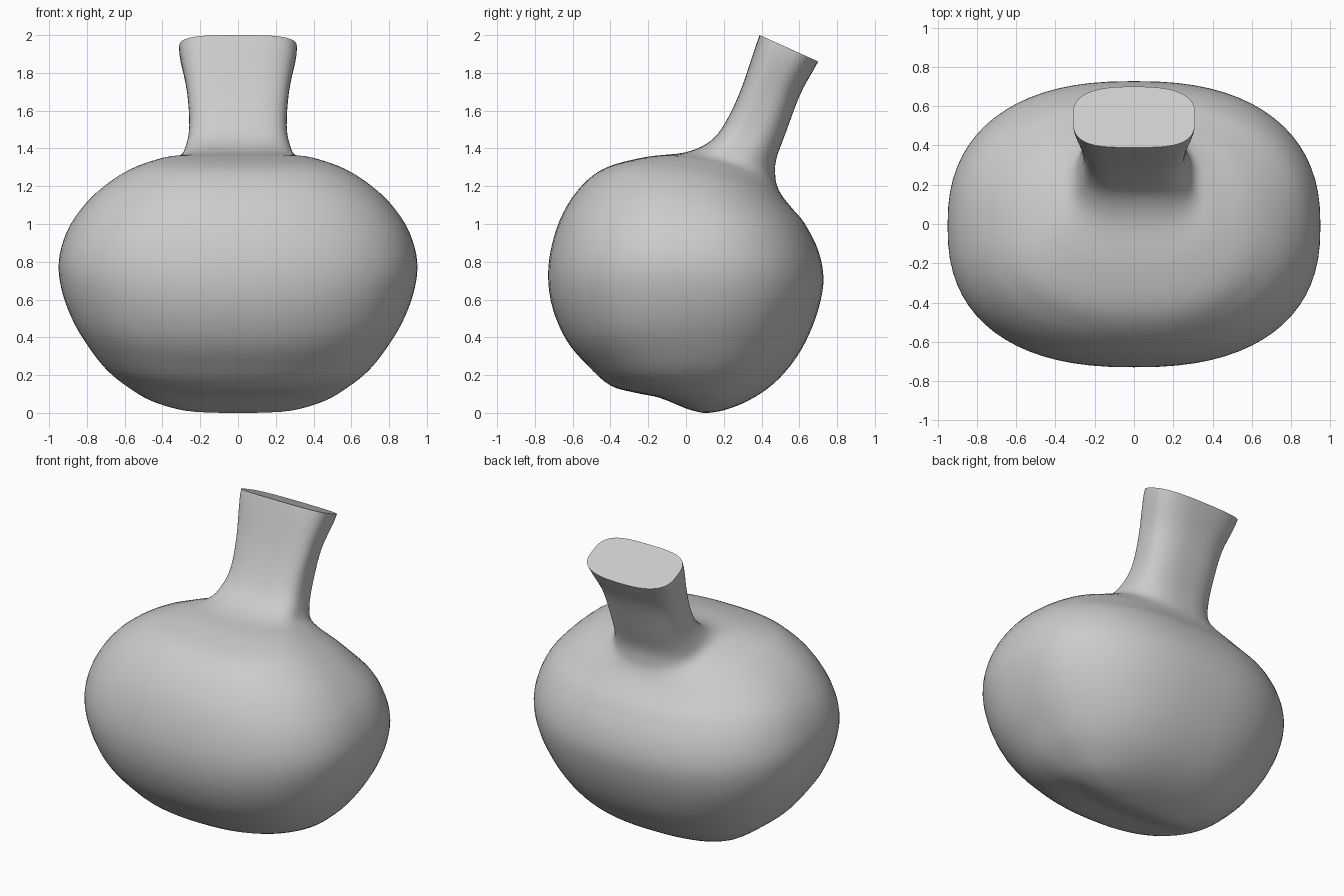
import bpy, bmesh
from math import sin, cos, pi, copysign

if "Cube" in bpy.data.objects:
    bpy.data.objects.remove(bpy.data.objects["Cube"])

# Rings from base to mouth:
# front y, front z, back y, back z, half width, side y, side z
RINGS = [
    (.09, 0, .12, 0, .08, .10, 0),
    (.01, .02, .20, .014, .28, .09, .012),
    (-.14, .08, .31, .055, .46, .08, .065),
    (-.26, .105, .42, .12, .58, .07, .135),
    (-.40, .145, .51, .20, .69, .05, .225),
    (-.52, .25, .595, .31, .78, .03, .335),
    (-.63, .38, .66, .435, .865, .01, .47),
    (-.705, .55, .708, .575, .925, 0, .62),
    (-.73, .72, .728, .715, .95, -.01, .77),
    (-.71, .89, .70, .86, .925, -.01, .91),
    (-.65, 1.06, .63, 1.00, .86, 0, 1.04),
    (-.55, 1.205, .56, 1.085, .745, .01, 1.165),
    (-.42, 1.30, .512, 1.145, .59, .05, 1.265),
    (-.21, 1.355, .485, 1.195, .42, .12, 1.322),
    (0, 1.38, .473, 1.25, .315, .22, 1.34),
    (.13, 1.44, .477, 1.34, .275, .30, 1.41),
    (.21, 1.54, .525, 1.475, .258, .37, 1.52),
    (.29, 1.71, .602, 1.68, .27, .44, 1.70),
    (.365, 1.93, .672, 1.81, .305, .52, 1.87),
    (.39, 2.0, .70, 1.86, .312, .55, 1.928),
]
SIDES = 72
STEPS = 4


def spline(a, b, c, d, t):
    return .5 * (2 * b + (c - a) * t + (2 * a - 5 * b + 4 * c - d) * t * t
                 + (3 * b - a - 3 * c + d) * t ** 3)


def smooth_rings():
    last = len(RINGS) - 1
    for i in range(last):
        four = [RINGS[min(max(k, 0), last)] for k in (i - 1, i, i + 1, i + 2)]
        for s in range(STEPS):
            yield [spline(*v, s / STEPS) for v in zip(*four)]
    yield RINGS[-1]


def power(v, p):
    return copysign(abs(v) ** p, v)


def ring_point(ring, angle):
    fy, fz, by, bz, hw, sy, sz = ring
    # The round body section becomes a squarer section up the neck
    neck = min(max((sz - 1.2) / .25, 0), 1)
    n = 2.4 + neck * (1.0 if cos(angle) > 0 else .25)
    x = hw * power(sin(angle), 2 / n)
    c = -power(cos(angle), 2 / n)
    f, s, b = c * (c - 1) / 2, 1 - c * c, c * (c + 1) / 2
    return (x, f * fy + s * sy + b * by, f * fz + s * sz + b * bz)


# Round body flowing into the tilted neck
bm = bmesh.new()
loops = [[bm.verts.new(ring_point(r, 2 * pi * k / SIDES)) for k in range(SIDES)]
         for r in smooth_rings()]
for lo, hi in zip(loops, loops[1:]):
    for k in range(SIDES):
        j = (k + 1) % SIDES
        bm.faces.new((lo[k], lo[j], hi[j], hi[k]))

# Closed base and flat mouth
bm.faces.new(loops[0][::-1])
bm.faces.new(loops[-1])
bmesh.ops.recalc_face_normals(bm, faces=bm.faces)

mesh = bpy.data.meshes.new("body_and_neck")
bm.to_mesh(mesh)
bm.free()
obj = bpy.data.objects.new("body_and_neck", mesh)
bpy.context.collection.objects.link(obj)
bpy.context.view_layer.objects.active = obj
obj.select_set(True)
bpy.ops.object.shade_smooth_by_angle(angle=pi / 4)
